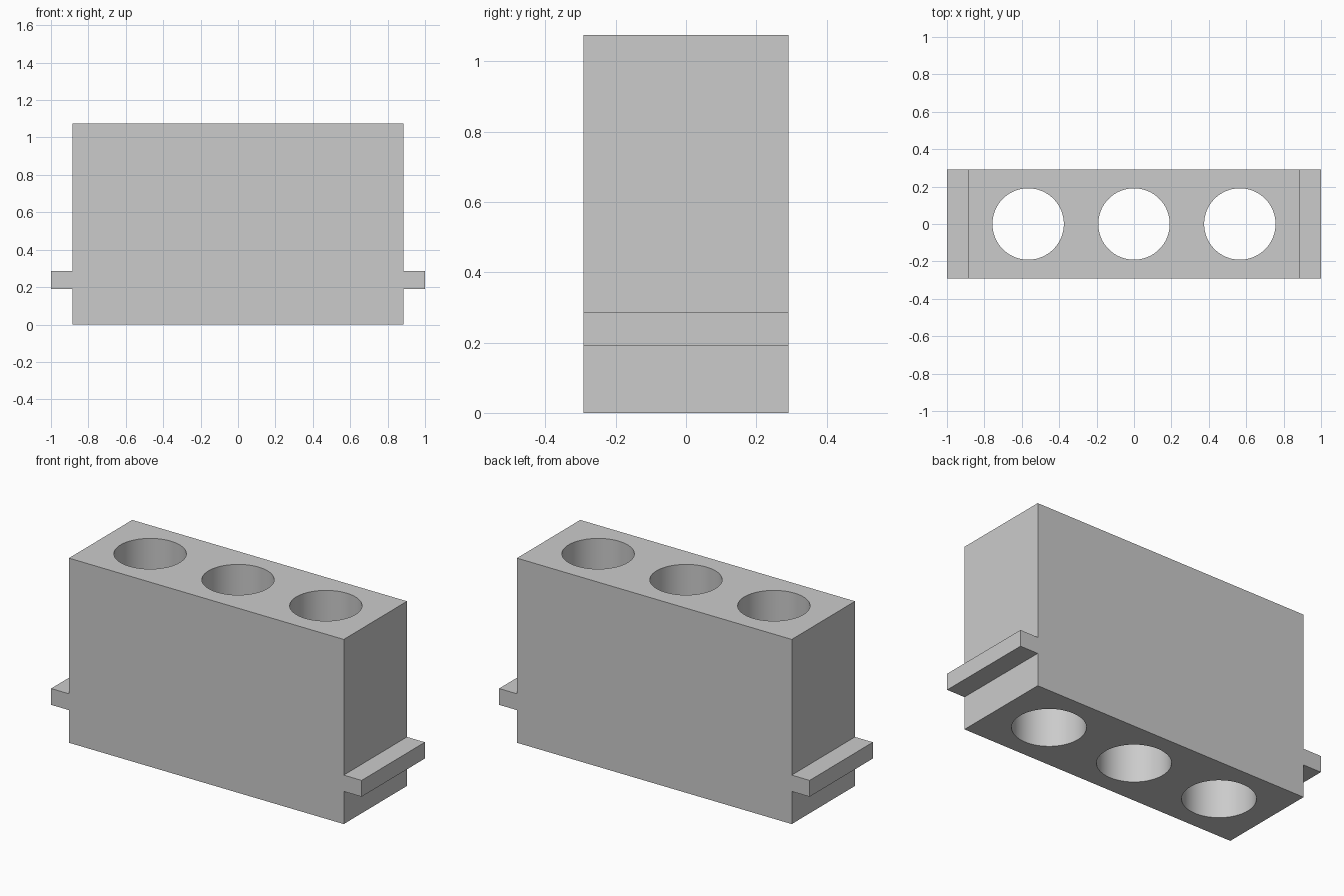
import bpy
import bmesh
import math

cube = bpy.data.objects.get("Cube")
if cube:
    bpy.data.objects.remove(cube, do_unlink=True)

HALF_DEPTH = 0.291
HEIGHT = 1.075
BODY_X = 0.885
FLANGE_X = 1.0
FLANGE_LOW, FLANGE_HIGH = 0.19, 0.285
HOLE_RADIUS = 0.191
HOLE_SPACING = 0.566

# Single plain grey
grey = bpy.data.materials.new("light grey")
grey.use_nodes = True
colour = (0.6, 0.6, 0.6, 1)
grey.diffuse_color = colour
grey.node_tree.nodes["Principled BSDF"].inputs["Base Color"].default_value = colour

# Block with side flanges: one mirrored outline, extruded front to back
right_side = [(BODY_X, 0), (BODY_X, FLANGE_LOW), (FLANGE_X, FLANGE_LOW),
              (FLANGE_X, FLANGE_HIGH), (BODY_X, FLANGE_HIGH), (BODY_X, HEIGHT)]
outline = right_side + [(-x, z) for x, z in reversed(right_side)]
bm = bmesh.new()
face = bm.faces.new([bm.verts.new((x, -HALF_DEPTH, z)) for x, z in outline])
extruded = bmesh.ops.extrude_face_region(bm, geom=[face], use_keep_orig=True)
moved = [v for v in extruded["geom"] if isinstance(v, bmesh.types.BMVert)]
bmesh.ops.translate(bm, verts=moved, vec=(0, 2 * HALF_DEPTH, 0))
bmesh.ops.recalc_face_normals(bm, faces=bm.faces)
mesh = bpy.data.meshes.new("flanged_block")
bm.to_mesh(mesh)
bm.free()
mesh.materials.append(grey)
block = bpy.data.objects.new("flanged_block", mesh)
bpy.context.collection.objects.link(block)

# Three round holes, cut right through from top to bottom
for i in (-1, 0, 1):
    bpy.ops.mesh.primitive_cylinder_add(
        vertices=64, radius=HOLE_RADIUS, depth=HEIGHT + 0.4,
        location=(i * HOLE_SPACING, 0, HEIGHT / 2))
    cutter = bpy.context.object
    cutter.name = "hole_cutter"
    cutter.hide_render = True
    cutter.data.materials.append(grey)
    cut = block.modifiers.new("hole", 'BOOLEAN')
    cut.operation = 'DIFFERENCE'
    cut.solver = 'EXACT'
    cut.object = cutter
    bpy.ops.object.select_all(action='DESELECT')
    block.select_set(True)
    bpy.context.view_layer.objects.active = block
    bpy.ops.object.modifier_apply(modifier=cut.name)
    bpy.data.objects.remove(cutter, do_unlink=True)

# Smooth hole walls, crisp edges
bpy.ops.object.shade_smooth_by_angle(angle=math.radians(30))
